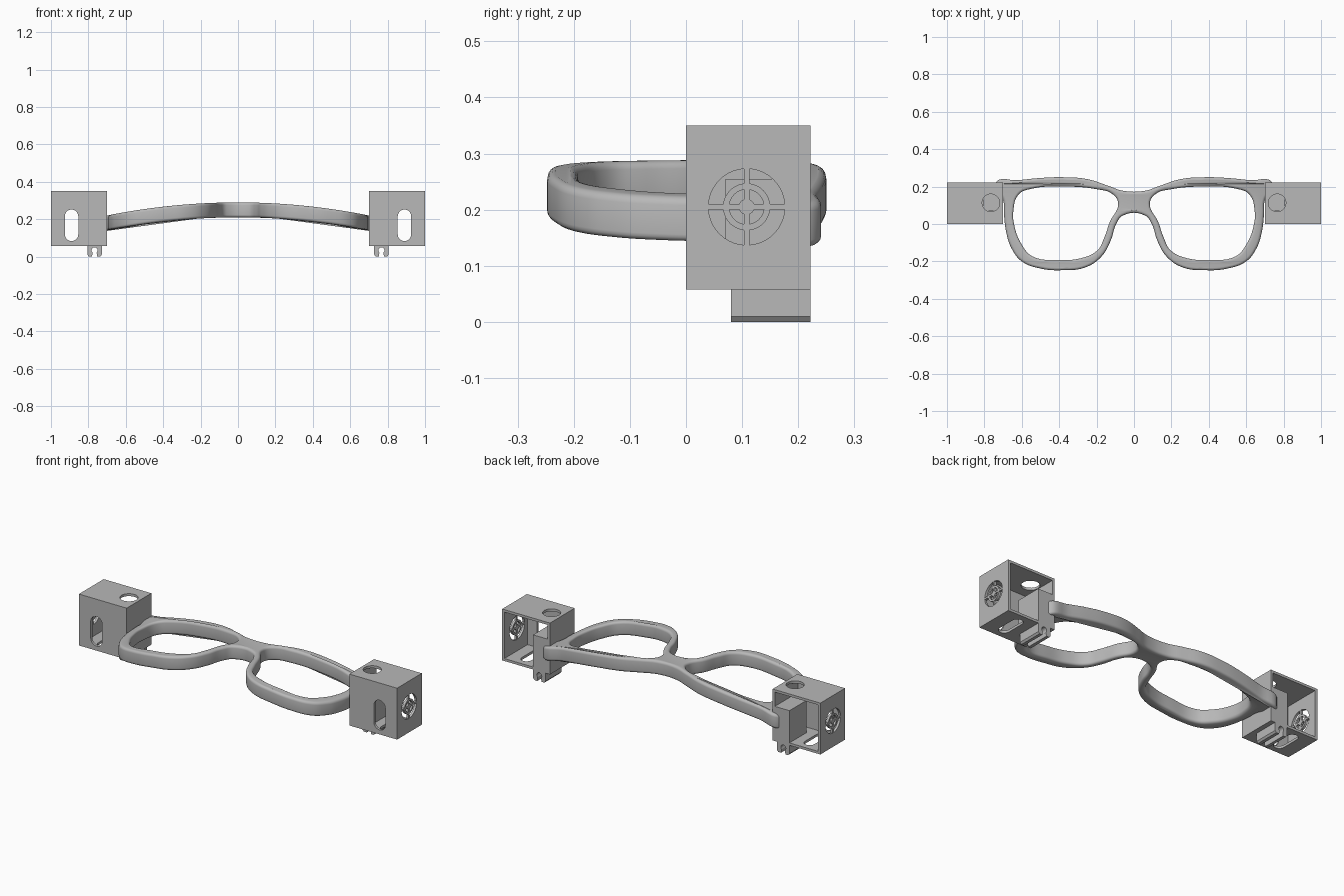
import bpy, bmesh, math
from math import sin, cos, pi

cube = bpy.data.objects.get("Cube")
if cube:
    bpy.data.objects.remove(cube)

grey = bpy.data.materials.new("plain grey")
grey.use_nodes = True
grey.diffuse_color = (0.48, 0.48, 0.48, 1)
grey.node_tree.nodes["Principled BSDF"].inputs["Base Color"].default_value = (0.48, 0.48, 0.48, 1)


def link(name, mesh):
    ob = bpy.data.objects.new(name, mesh)
    bpy.context.collection.objects.link(ob)
    mesh.materials.clear()
    mesh.materials.append(grey)
    return ob


def evaluated(ob):
    deps = bpy.context.evaluated_depsgraph_get()
    return bpy.data.meshes.new_from_object(ob.evaluated_get(deps))


def add_prism(bm, points, axis, lo, hi):
    """Extrude a 2D outline along x, y or z."""
    def place(p, d):
        return {"x": (d, p[0], p[1]), "y": (p[0], d, p[1]), "z": (p[0], p[1], d)}[axis]
    low = [bm.verts.new(place(p, lo)) for p in points]
    high = [bm.verts.new(place(p, hi)) for p in points]
    bm.faces.new(low)
    bm.faces.new(high)
    for i in range(len(points)):
        j = (i + 1) % len(points)
        bm.faces.new((low[i], low[j], high[j], high[i]))


def prisms(name, specs):
    bm = bmesh.new()
    for spec in specs:
        add_prism(bm, *spec)
    bmesh.ops.recalc_face_normals(bm, faces=bm.faces)
    mesh = bpy.data.meshes.new(name)
    bm.to_mesh(mesh)
    bm.free()
    return link(name, mesh)


def rect(a0, a1, b0, b1):
    return [(a0, b0), (a1, b0), (a1, b1), (a0, b1)]


def arc(cx, cy, r, start, end, n=10):
    return [(cx + r * cos(start + (end - start) * i / n),
             cy + r * sin(start + (end - start) * i / n)) for i in range(n + 1)]


def slot(cx, lo, hi, r):
    return arc(cx, hi - r, r, 0, pi) + arc(cx, lo + r, r, pi, 2 * pi)


def vent_sector(r0, r1, quarter, half_bar=0.005):
    cy, cz, turn = 0.108, 0.205, quarter * pi / 2
    a, b = math.asin(half_bar / r0), math.asin(half_bar / r1)
    return (arc(cy, cz, r1, turn + b, turn + pi / 2 - b)
            + arc(cy, cz, r0, turn + pi / 2 - a, turn + a))


def mirror(ob):
    mod = ob.modifiers.new("Mirror", "MIRROR")
    mod.use_mirror_merge = False


# Spectacle frame: smooth outline with two lens openings, then arched
outer_half = [(0.06, 0.178), (0.14, 0.205), (0.25, 0.24), (0.38, 0.25), (0.5, 0.246),
              (0.62, 0.234), (0.74, 0.222), (0.735, 0.19), (0.7, 0.13), (0.695, 0.05),
              (0.682, -0.05), (0.655, -0.13), (0.6, -0.2), (0.5, -0.238), (0.38, -0.247),
              (0.26, -0.232), (0.175, -0.175), (0.125, -0.09), (0.095, 0.0), (0.06, 0.045)]
lens = [(0.085, 0.11), (0.115, 0.16), (0.2, 0.186), (0.38, 0.2), (0.55, 0.188), (0.615, 0.16),
        (0.645, 0.07), (0.637, -0.02), (0.6, -0.11), (0.545, -0.172), (0.4, -0.192),
        (0.28, -0.182), (0.195, -0.14), (0.158, -0.07), (0.13, 0.01)]


def flip(points):
    return [(-x, y) for x, y in reversed(points)]


curve = bpy.data.curves.new("frame_outline", "CURVE")
curve.dimensions = "2D"
curve.fill_mode = "BOTH"
curve.resolution_u = 6
curve.extrude = 0.026
curve.bevel_depth = 0.014
curve.bevel_resolution = 3
curve.offset = -0.014
for outline in (outer_half + flip(outer_half), lens, flip(lens)):
    spline = curve.splines.new("BEZIER")
    spline.bezier_points.add(len(outline) - 1)
    spline.use_cyclic_u = True
    for point, (x, y) in zip(spline.bezier_points, outline):
        point.co = (x, y, 0)
        point.handle_left_type = point.handle_right_type = "AUTO"
helper = bpy.data.objects.new("frame_outline", curve)
bpy.context.collection.objects.link(helper)
frame_mesh = evaluated(helper)
bpy.data.objects.remove(helper)
for v in frame_mesh.vertices:
    v.co.z += 0.25 - 0.143 * v.co.x ** 2
frame = link("spectacle_frame", frame_mesh)
bm = bmesh.new()
bm.from_mesh(frame_mesh)
bmesh.ops.remove_doubles(bm, verts=bm.verts, dist=0.0002)
bmesh.ops.recalc_face_normals(bm, faces=bm.faces)
bm.to_mesh(frame_mesh)
bm.free()

# End housing: open at the back, with slots, a top hole and a side vent
WALL = 0.014
housing = prisms("end_housing", [(rect(0.7, 1.0, 0.0, 0.222), "z", 0.058, 0.35)])
cavity = prisms("cavity_cutter", [
    (rect(0.7 + WALL, 1 - WALL, WALL, 0.3), "z", 0.058 + WALL, 0.35 - WALL)])
openings = prisms("opening_cutter", [
    (slot(0.89, 0.083, 0.252, 0.036), "y", -0.05, 0.005 + WALL),
    (slot(0.89, 0.03, 0.19, 0.03), "z", 0.0, 0.062 + WALL),
    (arc(0.765, 0.113, 0.047, 0, 2 * pi * 31 / 32, 31), "z", 0.345 - WALL, 0.4)]
    + [(vent_sector(r0, r1, q), "x", 0.995 - WALL, 1.05)
       for q in range(4) for r0, r1 in ((0.042, 0.068), (0.014, 0.031))])
for cutter in (cavity, openings):
    cutter.hide_render = True
    mod = housing.modifiers.new("Cut", "BOOLEAN")
    mod.operation = "DIFFERENCE"
    mod.solver = "EXACT"
    mod.object = cutter
cut_mesh = evaluated(housing)
housing.modifiers.clear()
housing.data = cut_mesh
for cutter in (cavity, openings):
    bpy.data.objects.remove(cutter)

# Mounting block inside the housing, joining it to the frame
block = prisms("mounting_block", [(rect(0.7, 0.806, 0.07, 0.222), "z", 0.058, 0.255)])

# Snap clip below the block: two prongs around a keyhole slot
clip_profile = ([(0.727, 0.06), (0.727, 0.012), (0.735, 0.002), (0.753, 0.002), (0.756, 0.022)]
                + arc(0.767, 0.034, 0.016, pi * 1.25, -pi * 0.25, 12)
                + [(0.778, 0.022), (0.78, 0.0), (0.797, 0.0), (0.805, 0.01), (0.805, 0.06)])
clip = prisms("snap_clip", [(clip_profile, "y", 0.08, 0.222)])

for ob in (housing, block, clip):
    mirror(ob)

# Smooth shading with sharp edges kept
for ob in (frame, housing, clip):
    bpy.ops.object.select_all(action="DESELECT")
    ob.select_set(True)
    bpy.context.view_layer.objects.active = ob
    bpy.ops.object.shade_smooth_by_angle(angle=math.radians(35))
